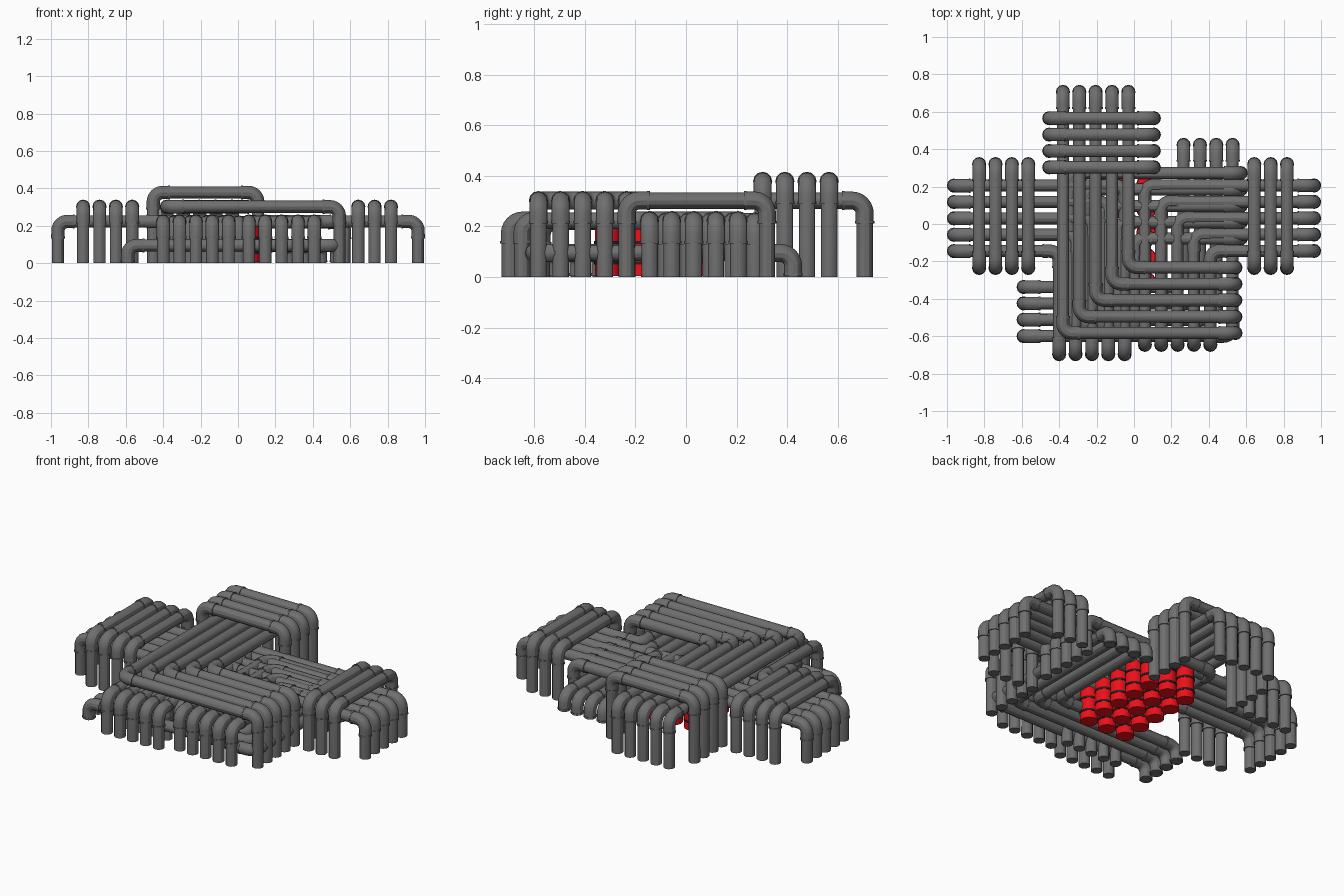
import bpy
from mathutils import Vector

if "Cube" in bpy.data.objects:
    bpy.data.objects.remove(bpy.data.objects["Cube"])

R = 0.0325       # pipe radius
ELBOW = 0.0355   # elbow fitting radius
COLLAR = 0.038   # collar ring radius
BEND = 0.05      # elbow bend radius
REACH = 0.085    # distance from corner to collar
STEP = 0.0875    # spacing between parallel pipes


def material(name, rgb):
    m = bpy.data.materials.new(name)
    m.diffuse_color = (*rgb, 1)
    m.use_nodes = True
    m.node_tree.nodes["Principled BSDF"].inputs["Base Color"].default_value = m.diffuse_color
    return m


steel = material("pipe_dark_grey", (0.16, 0.16, 0.16))
red = material("barrel_red", (0.85, 0.005, 0.01))
dark = material("band_dark", (0.015, 0.015, 0.015))


def add_spline(curve, pts, radius):
    s = curve.splines.new('POLY')
    s.points.add(len(pts) - 1)
    for p, co in zip(s.points, pts):
        p.co = (*co, 1)
        p.radius = radius / R


def add_pipe(curve, corners):
    """Straight runs with fat rounded elbows and collar rings at each corner."""
    pts = [Vector(c) for c in corners]
    path = [pts[0]]
    for a, c, b in zip(pts, pts[1:], pts[2:]):
        da, db = (a - c).normalized(), (b - c).normalized()
        p0, p1 = c + da * BEND, c + db * BEND
        arc = []
        for i in range(7):
            t = i / 6
            # weighted conic gives a true quarter circle
            w = [(1 - t) ** 2, 2 * t * (1 - t) * 0.7071, t * t]
            arc.append((p0 * w[0] + c * w[1] + p1 * w[2]) / sum(w))
        path += arc
        add_spline(curve, [c + da * REACH] + arc + [c + db * REACH], ELBOW)
        for d in (da, db):
            m = c + d * REACH
            add_spline(curve, [m - d * 0.005, m + d * 0.005], COLLAR)
    add_spline(curve, path + [pts[-1]], R)


def pipe_bank(name, pipes):
    curve = bpy.data.curves.new(name, 'CURVE')
    curve.dimensions = '3D'
    curve.bevel_depth = R
    curve.bevel_resolution = 4
    curve.use_fill_caps = True
    curve.materials.append(steel)
    for p in pipes:
        add_pipe(curve, p)
    ob = bpy.data.objects.new(name, curve)
    bpy.context.collection.objects.link(ob)
    bpy.ops.object.select_all(action='DESELECT')
    ob.select_set(True)
    bpy.context.view_layer.objects.active = ob
    bpy.ops.object.convert(target='MESH')
    bpy.ops.object.shade_smooth_by_angle()


def arch_x(x0, x1, y, z):
    return [(x0, y, 0), (x0, y, z), (x1, y, z), (x1, y, 0)]


def arch_y(x, y0, y1, z):
    return [(x, y0, 0), (x, y0, z), (x, y1, z), (x, y1, 0)]


def l_run(x_end, y_end, x, y, z):
    """Leg at (x_end, y), run in x, turn at (x, y), run in y, leg at (x, y_end)."""
    return [(x_end, y, 0), (x_end, y, z), (x, y, z), (x, y_end, z), (x, y_end, 0)]


# arches on the left, right and back
pipe_bank("left_arches", [arch_y(-0.828 + i * STEP, -0.235, 0.32, 0.302) for i in range(4)])
pipe_bank("right_arches", [arch_y(0.643 + i * STEP, -0.235, 0.32, 0.302) for i in range(3)])
pipe_bank("back_arches", [arch_x(-0.453, 0.106, 0.303 + i * STEP, 0.378) for i in range(4)])

# L-shaped banks, nested
pipe_bank("upper_bent_pipes",
          [l_run(0.542, 0.706, -0.38 + i * STEP, -0.583 + i * STEP, 0.302) for i in range(5)])
pipe_bank("left_front_bent_pipes",
          [l_run(-0.963, -0.696, -0.4 + i * STEP, -0.145 + i * STEP, 0.223) for i in range(5)])
pipe_bank("right_front_bent_pipes",
          [l_run(0.963, -0.646, 0.058 + i * STEP, 0.206 - i * STEP, 0.223) for i in range(5)])
pipe_bank("middle_bent_pipes",
          [l_run(0.57, -0.57, -0.345 + i * STEP, 0.272 - i * STEP, 0.218) for i in range(5)])
pipe_bank("low_bent_pipes",
          [l_run(-0.59, 0.423, 0.265 + i * STEP, -0.337 - i * STEP, 0.095) for i in range(4)])


# red barrels with dark bands
def cylinder(name, x, y, z0, z1, r, mat):
    bpy.ops.mesh.primitive_cylinder_add(vertices=24, radius=r, depth=z1 - z0,
                                        location=(x, y, (z0 + z1) / 2))
    ob = bpy.context.object
    ob.name = name
    ob.data.materials.append(mat)
    bpy.ops.object.shade_smooth_by_angle()


for i in range(3):
    for j in range(5):
        x, y = 0.065 - i * 0.13, -0.31 + j * 0.13
        cylinder("barrel", x, y, 0.005, 0.2, 0.05, red)
        for z in (0.05, 0.13):
            cylinder("barrel_band", x, y, z, z + 0.012, 0.053, dark)
